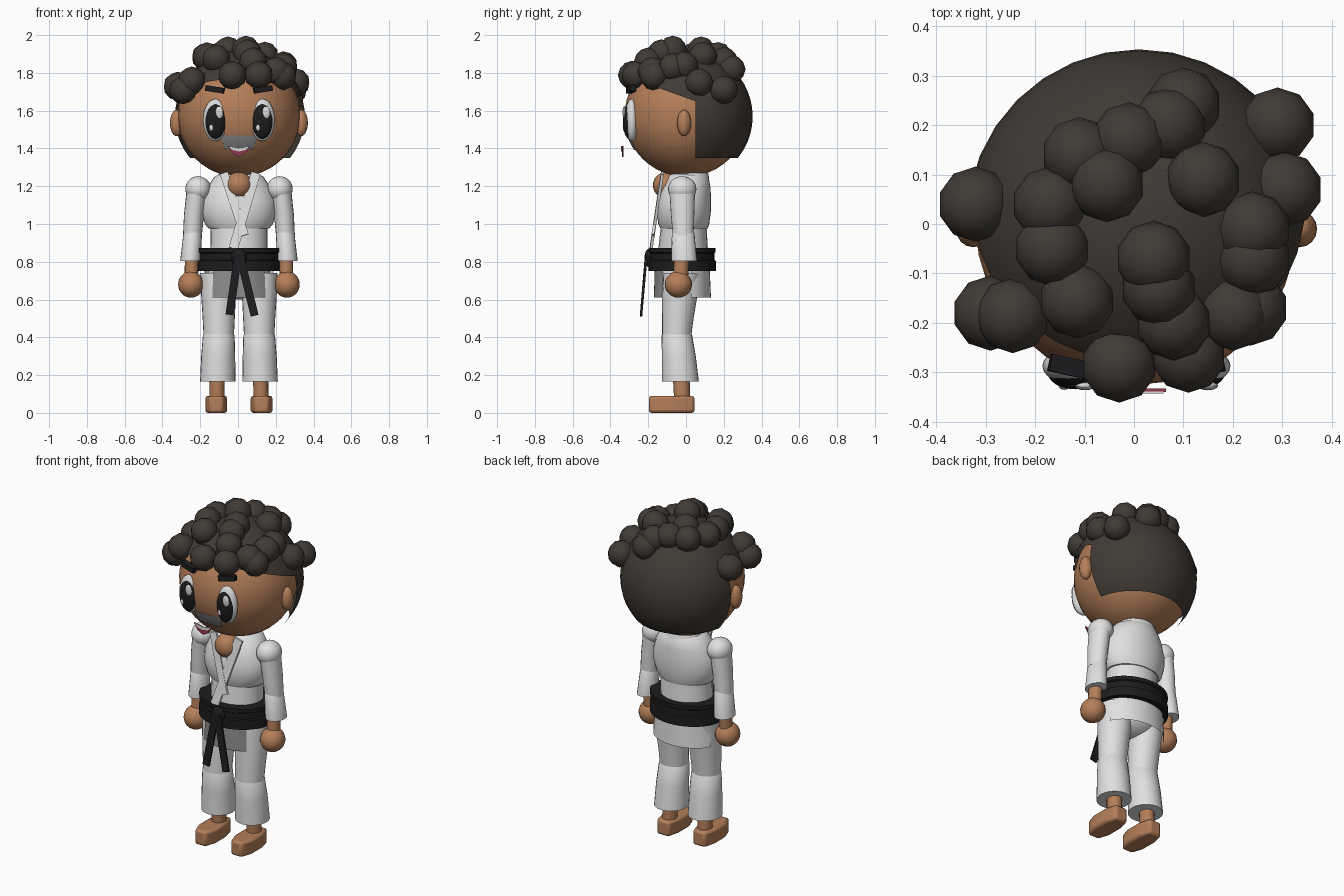
import bpy, bmesh, math
from mathutils import Vector, Matrix

cube = bpy.data.objects.get("Cube")
if cube:
    bpy.data.objects.remove(cube, do_unlink=True)


def material(name, rgb):
    m = bpy.data.materials.new(name)
    m.use_nodes = True
    m.diffuse_color = (*rgb, 1)
    m.node_tree.nodes["Principled BSDF"].inputs["Base Color"].default_value = (*rgb, 1)
    return m


SKIN = material("warm skin", (0.46, 0.21, 0.10))
HAIR = material("dark brown hair", (0.052, 0.043, 0.035))
CLOTH = material("white cloth", (0.75, 0.75, 0.76))
GREY = material("grey", (0.27, 0.27, 0.27))
BLACK = material("black", (0.012, 0.012, 0.013))
WHITE = material("eye white", (0.7, 0.7, 0.7))
MOUTH = material("dark red", (0.27, 0.04, 0.07))

CX = 0.005
HEAD = Vector((CX, 0, 1.575))
parts = []


def finish(name, bm, mat):
    bmesh.ops.recalc_face_normals(bm, faces=bm.faces)
    mesh = bpy.data.meshes.new(name)
    bm.to_mesh(mesh)
    bm.free()
    mesh.materials.append(mat)
    obj = bpy.data.objects.new(name, mesh)
    bpy.context.collection.objects.link(obj)
    parts.append(obj)
    return obj


def ball(name, loc, radii, mat, u=24, v=16):
    bm = bmesh.new()
    bmesh.ops.create_uvsphere(bm, u_segments=u, v_segments=v, radius=1)
    bmesh.ops.transform(bm, verts=bm.verts,
                        matrix=Matrix.Translation(loc) @ Matrix.Diagonal((*radii, 1)))
    return finish(name, bm, mat)


def loft(name, rings, mat, n=24, caps=True, arc=(0, 1)):
    """Skin a stack of elliptical rings (z, x, y, rx, ry)."""
    bm = bmesh.new()
    closed = arc == (0, 1)
    count = n if closed else n + 1
    rows = []
    for z, x, y, rx, ry in rings:
        angles = [math.tau * (arc[0] + (arc[1] - arc[0]) * i / n) for i in range(count)]
        rows.append([bm.verts.new((x + rx * math.cos(a), y + ry * math.sin(a), z))
                     for a in angles])
    for lo, hi in zip(rows, rows[1:]):
        for i in range(n):
            j = (i + 1) % count
            bm.faces.new((lo[i], lo[j], hi[j], hi[i]))
    if caps and closed:
        bm.faces.new(rows[0])
        bm.faces.new(rows[-1])
    return finish(name, bm, mat)


def strip(name, a, b, width, thick, mat):
    """A flat band from a to b, facing the front."""
    a, b = Vector(a), Vector(b)
    z = (b - a).normalized()
    x = Vector((0, 1, 0)).cross(z).normalized()
    rot = Matrix((x, z.cross(x), z)).transposed().to_4x4()
    bm = bmesh.new()
    bmesh.ops.create_cube(bm, size=1)
    bmesh.ops.transform(bm, verts=bm.verts, matrix=Matrix.Translation((a + b) / 2) @ rot
                        @ Matrix.Diagonal((width, thick, (b - a).length, 1)))
    return finish(name, bm, mat)


def plate(name, outline, y, thick, mat):
    """A thin x-z outline standing at y."""
    bm = bmesh.new()
    face = bm.faces.new([bm.verts.new((CX + x, y, z)) for x, z in outline])
    new = bmesh.ops.extrude_face_region(bm, geom=[face])["geom"]
    bmesh.ops.translate(bm, vec=(0, thick, 0),
                        verts=[g for g in new if isinstance(g, bmesh.types.BMVert)])
    return finish(name, bm, mat)


# Head and hair cap, cut along the hairline
ball("head", HEAD, (0.325, 0.325, 0.325), SKIN, 32, 24)
bm = bmesh.new()
bmesh.ops.create_uvsphere(bm, u_segments=32, v_segments=24, radius=0.348)
bmesh.ops.translate(bm, verts=bm.verts, vec=HEAD + Vector((0.005, 0.005, -0.005)))
slope = Vector((0, 0.36, 1)).normalized()
edge = Vector((0, 0.05, 1.65))


def cut(co, no, clear=False):
    bmesh.ops.bisect_plane(bm, geom=bm.verts[:] + bm.edges[:] + bm.faces[:],
                           plane_co=co, plane_no=no, clear_inner=clear)


cut((0, 0, 1.35), (0, 0, 1), True)
cut(edge, (0, 1, 0))
cut(edge, slope)
face_side = [f for f in bm.faces if f.calc_center_median().y < edge.y
             and (f.calc_center_median() - edge).dot(slope) < 0]
bmesh.ops.delete(bm, geom=face_side, context='FACES')
finish("hair_cap", bm, HAIR)

# Curls resting on the cap
curls = [(.10, .24), (.07, .2), (-.01, .17), (-.11, .14), (-.055, .08), (.14, .09),
         (-.17, .04), (-.165, -.05), (-.115, -.155), (.04, -.07), (.05, -.13),
         (.08, -.2), (.11, -.265), (-.03, -.285), (-.245, -.185), (-.29, -.18),
         (.29, .2), (.305, .07), (.24, -.01), (.24, -.07), (.2, -.18), (.235, -.17),
         (-.32, .04)]
for x, y in curls:
    z = HEAD.z + math.sqrt(max(0.36 ** 2 - x * x - y * y, 0.14 ** 2))
    bm = bmesh.new()
    bmesh.ops.create_icosphere(bm, subdivisions=2, radius=0.076)
    bmesh.ops.translate(bm, verts=bm.verts, vec=(x, y, z - 0.005))
    finish("curl", bm, HAIR)

# Face
for s in (-1, 1):
    x = CX + s * 0.124
    ball("ear", (CX + s * 0.33, -0.01, 1.535), (0.035, 0.037, 0.07), SKIN, 16, 12)
    ball("eye_white", (x, -0.287, 1.55), (0.066, 0.038, 0.112), WHITE)
    ball("eye_pupil", (x, -0.299, 1.545), (0.056, 0.035, 0.096), BLACK)
    ball("eye_glint_large", (x + 0.02, -0.327, 1.59), (0.021, 0.009, 0.034), WHITE, 12, 8)
    ball("eye_glint_small", (x - 0.022, -0.326, 1.51), (0.012, 0.009, 0.018), WHITE, 12, 8)
    strip("eyebrow", (CX + s * 0.08, -0.3, 1.705), (CX + s * 0.175, -0.28, 1.72),
          0.03, 0.035, BLACK)

# Patch over the upper lip, curved with the head
bm = bmesh.new()
bmesh.ops.create_grid(bm, x_segments=12, y_segments=4, size=1)
for v in bm.verts:
    x, z = v.co.x * (0.085 + 0.012 * v.co.y), -0.145 + v.co.y * 0.038
    v.co = HEAD + Vector((x, -math.sqrt(0.33 ** 2 - x * x - z * z), z))
finish("upper_lip_patch", bm, GREY)

plate("mouth", [(-.06, 1.412), (0, 1.4), (.06, 1.412), (.035, 1.373), (0, 1.355),
                (-.035, 1.373)], -0.34, 0.008, MOUTH)
plate("teeth", [(-.055, 1.412), (0, 1.403), (.055, 1.412), (.035, 1.392), (0, 1.384),
                (-.035, 1.392)], -0.343, 0.004, WHITE)

# Torso, jacket and neck
ball("chest_skin", (CX, -0.105, 1.205), (0.07, 0.07, 0.07), SKIN)
loft("neck", [(1.15, CX, 0, .07, .07), (1.3, CX, 0, .07, .07)], SKIN)
loft("collar", [(1.2, CX, .02, .125, .105), (1.26, CX, .02, .11, .1),
                (1.29, CX, .02, .095, .085)], CLOTH)
loft("upper_torso", [(.975, CX, -.01, .16, .125), (1.0, CX, -.012, .18, .135),
                     (1.06, CX, -.012, .197, .143), (1.12, CX, -.01, .195, .143),
                     (1.19, CX, 0, .17, .13), (1.25, CX, .01, .13, .11),
                     (1.27, CX, .01, .09, .09)], CLOTH, 32)
loft("waist", [(.74, CX, -.015, .165, .14), (.88, CX, -.015, .15, .13),
               (1.0, CX, -.012, .15, .12)], CLOTH)
strip("left_lapel", (.095, -.125, 1.27), (-.025, -.185, .87), 0.05, 0.015, CLOTH)
strip("right_lapel", (-.075, -.125, 1.27), (.035, -.175, .94), 0.045, 0.015, CLOTH)
ball("hips", (CX, -.025, .71), (.165, .115, .11), CLOTH)
loft("jacket_front_flap", [(.61, CX, -.02, .2, .15), (.78, CX, -.02, .19, .145)],
     GREY, 12, arc=(.625, .875))
loft("jacket_back_flap", [(.61, CX, -.02, .2, .152), (.78, CX, -.02, .19, .145)],
     CLOTH, 16, arc=(.05, .45))

# Belt with raised borders, knot and tails
loft("belt", [(.75, CX, -.02, .205, .168), (.75, CX, -.02, .217, .178),
              (.805, CX, -.02, .217, .178), (.81, CX, -.02, .208, .17),
              (.845, CX, -.02, .208, .17), (.85, CX, -.02, .216, .177),
              (.872, CX, -.02, .216, .177), (.872, CX, -.02, .205, .168)], BLACK, 40)
ball("belt_knot", (CX, -.195, .82), (.042, .025, .05), BLACK, 12, 8)
strip("belt_tail_right", (.0, -.212, .83), (-.045, -.238, .52), .042, .012, BLACK)
strip("belt_tail_left", (.01, -.21, .83), (.088, -.238, .515), .042, .012, BLACK)

# Limbs
for s in (-1, 1):
    def at(x):
        return CX + s * x

    ball("shoulder", (at(.216), -.02, 1.185), (.068, .075, .068), CLOTH)
    loft("upper_sleeve", [(.94, at(.246), -.015, .05, .055), (1.05, at(.238), -.018, .053, .062),
                          (1.18, at(.222), -.02, .055, .068)], CLOTH, 20)
    loft("lower_sleeve", [(.805, at(.256), -.01, .055, .068), (.95, at(.245), -.015, .049, .06),
                          (.965, at(.243), -.015, .04, .05)], CLOTH, 20)
    loft("wrist", [(.7, at(.252), -.03, .036, .04), (.85, at(.25), -.02, .036, .04)], SKIN, 16)
    ball("hand", (at(.254), -.04, .68), (.068, .072, .07), SKIN, 20, 14)
    loft("thigh", [(.4, at(.107), -.05, .08, .077), (.5, at(.107), -.043, .085, .083),
                   (.62, at(.108), -.033, .092, .093), (.74, at(.11), -.02, .095, .1)], CLOTH)
    loft("shin", [(.165, at(.112), -.03, .094, .098), (.3, at(.11), -.038, .09, .09),
                  (.41, at(.107), -.048, .084, .081), (.43, at(.107), -.05, .07, .07)], CLOTH)
    loft("ankle", [(.07, at(.117), -.02, .04, .043), (.3, at(.113), -.03, .04, .045)], SKIN, 16)

    # Foot: tapered plan, raised and bevelled
    bm = bmesh.new()
    half = [(.035, -.197), (.058, -.13), (.058, -.03), (.04, .045)]
    plan = half + [(-x, y) for x, y in reversed(half)]
    base = bm.faces.new([bm.verts.new((at(.12) + x, y, 0)) for x, y in plan])
    new = bmesh.ops.extrude_face_region(bm, geom=[base])["geom"]
    bmesh.ops.translate(bm, vec=(0, 0, .09),
                        verts=[g for g in new if isinstance(g, bmesh.types.BMVert)])
    foot = finish("foot", bm, SKIN)
    bevel = foot.modifiers.new("soft_edges", 'BEVEL')
    bevel.width = 0.014
    bevel.segments = 2

# Smooth shading with sharp creases
bpy.ops.object.select_all(action='DESELECT')
for obj in parts:
    obj.select_set(True)
bpy.context.view_layer.objects.active = parts[0]
bpy.ops.object.shade_smooth_by_angle(angle=math.radians(45))
